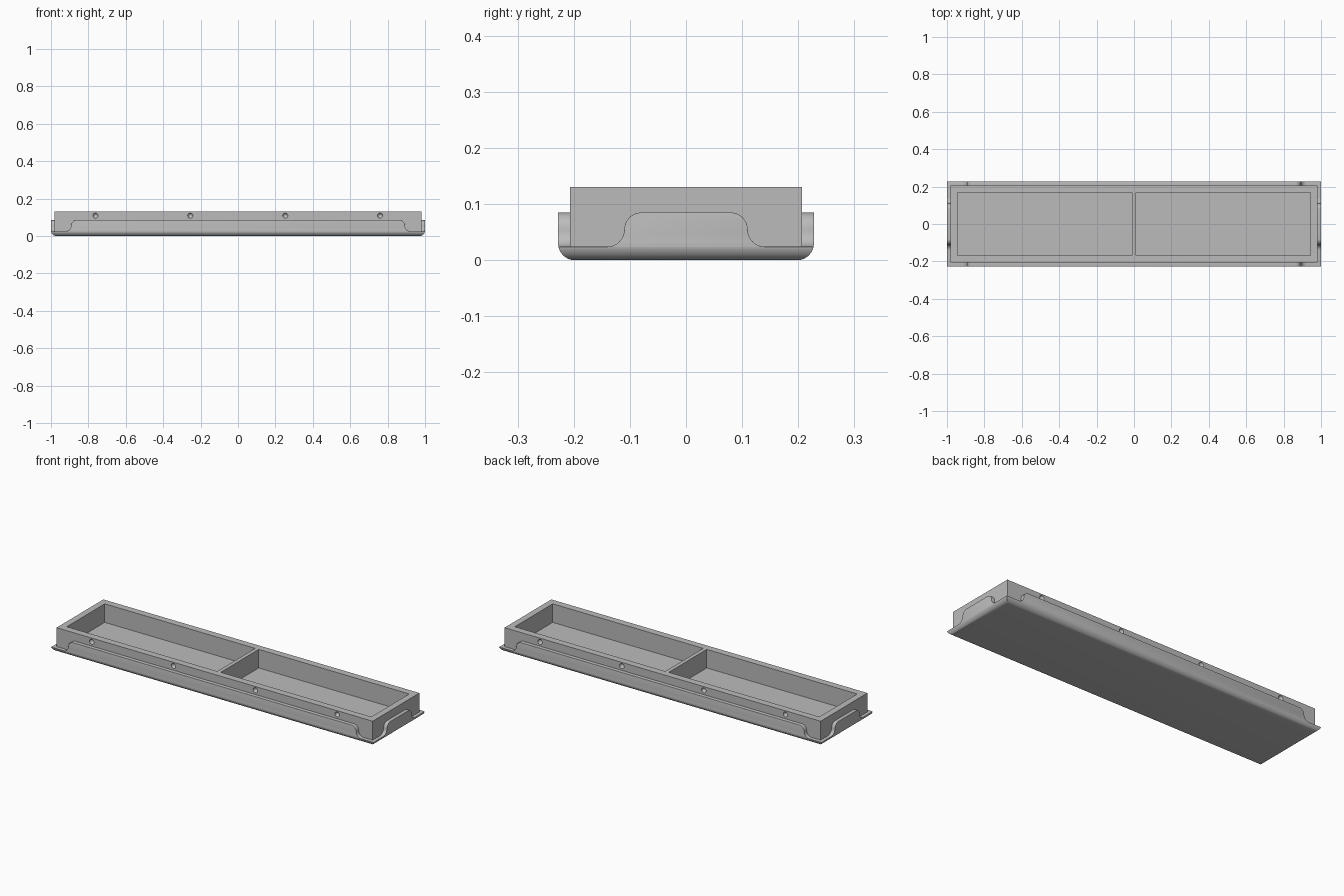
import bpy, bmesh, math
from mathutils import Matrix, Vector

if "Cube" in bpy.data.objects:
    bpy.data.objects.remove(bpy.data.objects["Cube"])

grey = bpy.data.materials.new("plain grey")
grey.use_nodes = True
colour = (0.5, 0.5, 0.5, 1)
grey.diffuse_color = colour
grey.node_tree.nodes["Principled BSDF"].inputs["Base Color"].default_value = colour

LENGTH, WIDTH, HEIGHT = 1.0, 0.228, 0.13      # half sizes, full height
BOX_X, BOX_Y = 0.98, 0.207
LIP, TAB = 0.024, 0.085                       # rim heights
FLOOR = 0.026


def make(name, bm):
    bmesh.ops.recalc_face_normals(bm, faces=bm.faces)
    mesh = bpy.data.meshes.new(name)
    bm.to_mesh(mesh)
    bm.free()
    mesh.materials.append(grey)
    ob = bpy.data.objects.new(name, mesh)
    bpy.context.collection.objects.link(ob)
    return ob


def box_mesh(x0, x1, y0, y1, z0, z1):
    bm = bmesh.new()
    bmesh.ops.create_cube(bm, size=1)
    for v in bm.verts:
        v.co = Vector((x1 if v.co.x > 0 else x0, y1 if v.co.y > 0 else y0,
                       z1 if v.co.z > 0 else z0))
    return bm


def combine(target, other, operation):
    """Apply a boolean to the target and drop the helper."""
    mod = target.modifiers.new("combine", 'BOOLEAN')
    mod.object, mod.operation, mod.solver = other, operation, 'EXACT'
    bpy.context.view_layer.objects.active = target
    bpy.ops.object.modifier_apply(modifier=mod.name)
    bpy.data.objects.remove(other)


def hump(name, rise, reach, depth, along_x):
    """Prism whose outline steps from the lip up to the tab in an S curve."""
    r = (TAB - LIP) / 2
    side = [(reach, -0.1), (reach, LIP)]
    for i in range(9):
        a = i / 8 * math.pi / 2
        side.append((rise + r - r * math.sin(a), LIP + r - r * math.cos(a)))
    for i in range(1, 9):
        a = i / 8 * math.pi / 2
        side.append((rise - r + r * math.cos(a), LIP + r + r * math.sin(a)))
    outline = side + [(-u, z) for u, z in reversed(side)]
    bm = bmesh.new()
    verts = [bm.verts.new((u, -depth, z)) for u, z in outline]
    face = bm.faces.new(verts)
    out = bmesh.ops.extrude_face_region(bm, geom=[face])
    moved = [g for g in out["geom"] if isinstance(g, bmesh.types.BMVert)]
    bmesh.ops.translate(bm, verts=moved, vec=(0, 2 * depth, 0))
    if along_x:
        bm.transform(Matrix.Rotation(math.pi / 2, 4, 'Z'))
    return make(name, bm)


# Outer pan: raised tabs on each side, low lip at the corners
tray = hump("tray", 0.893, 1.2, 0.4, False)
combine(tray, hump("end_tabs", 0.11, 0.5, 1.3, True), 'UNION')

# Rounded lower edges
bm = box_mesh(-LENGTH, LENGTH, -WIDTH, WIDTH, 0, 0.2)
low = [e for e in bm.edges if all(v.co.z < 0.01 for v in e.verts)]
bmesh.ops.bevel(bm, geom=low, offset=0.03, segments=8, profile=0.5, affect='EDGES')
combine(tray, make("rounded_block", bm), 'INTERSECT')

# Softened tab and lip edges
bm = bmesh.new()
bm.from_mesh(tray.data)
bmesh.ops.remove_doubles(bm, verts=bm.verts, dist=0.0001)
rim = [e for e in bm.edges
       if len(e.link_faces) == 2 and e.calc_face_angle() > 1.0
       and all(v.co.z > LIP - 0.002 for v in e.verts)
       and (all(abs(v.co.x) > LENGTH - 0.003 for v in e.verts)
            or all(abs(v.co.y) > WIDTH - 0.003 for v in e.verts))]
bmesh.ops.bevel(bm, geom=rim, offset=0.005, segments=3, profile=0.5,
                affect='EDGES', clamp_overlap=True)
bm.to_mesh(tray.data)
bm.free()

# Upright box with two pockets
combine(tray, make("box_walls", box_mesh(-BOX_X, BOX_X, -BOX_Y, BOX_Y, 0.01, HEIGHT)), 'UNION')
for x0, x1 in ((-0.944, -0.011), (0.011, 0.944)):
    combine(tray, make("pocket", box_mesh(x0, x1, -0.168, 0.168, FLOOR, 0.3)), 'DIFFERENCE')

# Round dimples along both long walls
for x in (-0.762, -0.255, 0.253, 0.76):
    for y in (-BOX_Y, BOX_Y):
        bm = bmesh.new()
        bmesh.ops.create_uvsphere(bm, u_segments=20, v_segments=11, radius=0.014,
                                  matrix=Matrix.Translation((x, y, 0.109)))
        combine(tray, make("dimple", bm), 'DIFFERENCE')

bpy.ops.object.select_all(action='DESELECT')
tray.select_set(True)
bpy.context.view_layer.objects.active = tray
bpy.ops.object.shade_smooth_by_angle(angle=math.radians(35))
